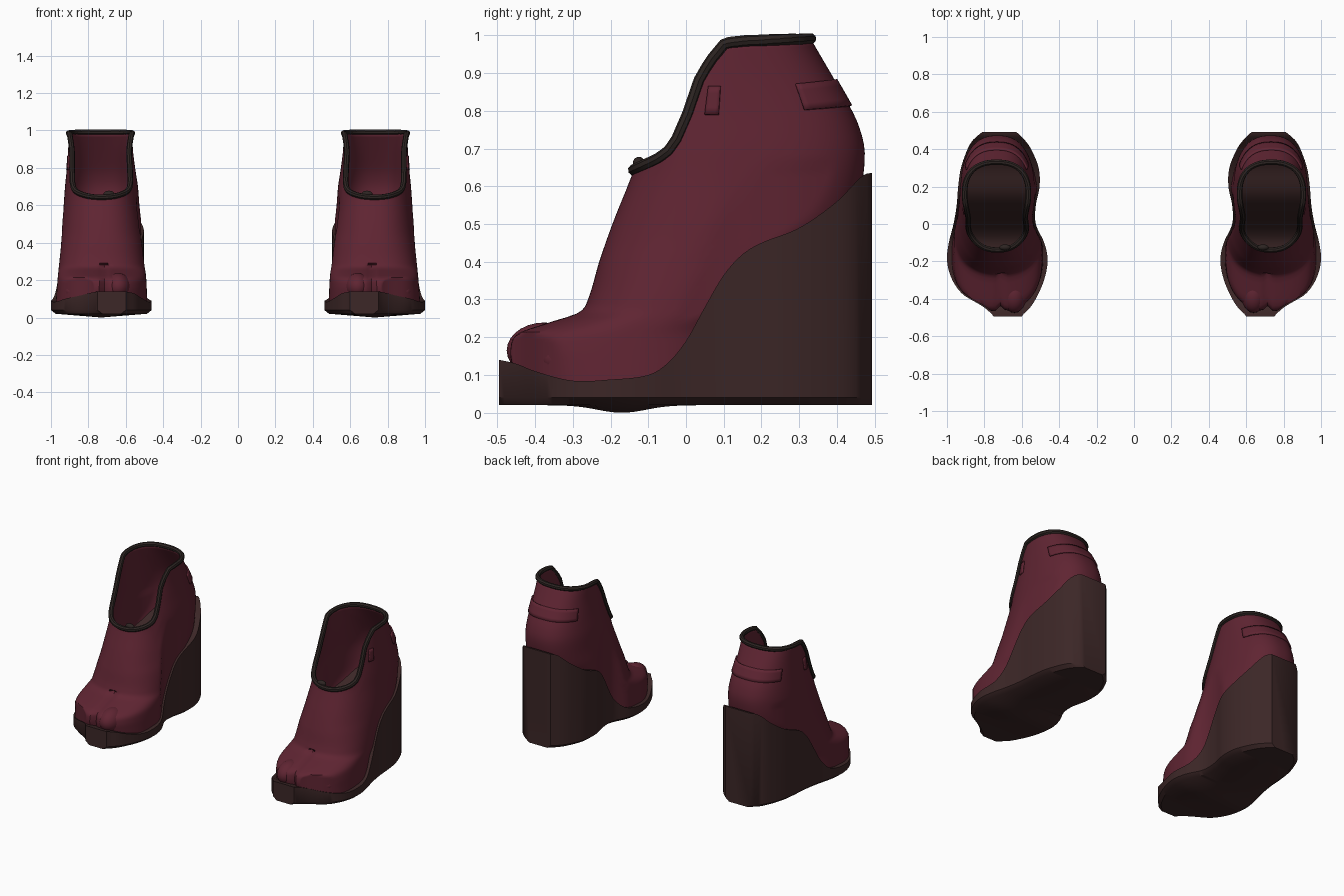
import bpy, bmesh, math
from mathutils import Vector

if "Cube" in bpy.data.objects:
    bpy.data.objects.remove(bpy.data.objects["Cube"])


def material(name, col):
    m = bpy.data.materials.new(name)
    m.diffuse_color = (*col, 1)
    m.use_nodes = True
    m.node_tree.nodes["Principled BSDF"].inputs["Base Color"].default_value = m.diffuse_color
    return m


RED = material("burgundy leather", (0.115, 0.018, 0.032))
BROWN = material("dark brown sole", (0.045, 0.020, 0.020))
TRIM = material("charcoal trim", (0.026, 0.018, 0.016))


def curve(keys):
    """Smooth function through (input, output) pairs."""
    xs, ys = [k[0] for k in keys], [k[1] for k in keys]
    n = len(xs)

    def slope(i):
        a, b = max(i - 1, 0), min(i + 1, n - 1)
        return (ys[b] - ys[a]) / (xs[b] - xs[a])

    def f(x):
        x = min(max(x, xs[0]), xs[-1])
        i = 0
        while i < n - 2 and x > xs[i + 1]:
            i += 1
        h = xs[i + 1] - xs[i]
        t = (x - xs[i]) / h
        return ((2*t**3 - 3*t*t + 1) * ys[i] + (t**3 - 2*t*t + t) * h * slope(i)
                + (3*t*t - 2*t**3) * ys[i + 1] + (t**3 - t*t) * h * slope(i + 1))
    return f


def finish(name, bm, mat, thick=0, offset=-1, recalc=False):
    """Turn a bmesh into a smooth object, mirrored to the second shoe."""
    if recalc:
        bmesh.ops.recalc_face_normals(bm, faces=bm.faces)
    me = bpy.data.meshes.new(name)
    bm.to_mesh(me)
    bm.free()
    me.materials.append(mat)
    ob = bpy.data.objects.new(name, me)
    bpy.context.collection.objects.link(ob)
    bpy.ops.object.select_all(action='DESELECT')
    ob.select_set(True)
    bpy.context.view_layer.objects.active = ob
    bpy.ops.object.shade_smooth_by_angle(angle=math.radians(40))
    if thick:
        s = ob.modifiers.new("thickness", 'SOLIDIFY')
        s.thickness, s.offset = thick, offset
    m = ob.modifiers.new("pair", 'MIRROR')
    m.use_mirror_merge = False
    return ob


def skin(rows, wrap_u=True, wrap_v=False, caps=False):
    """Quads between rows of points."""
    bm = bmesh.new()
    vs = [[bm.verts.new(p) for p in r] for r in rows]
    nv, nu = len(vs), len(vs[0])
    for j in range(nv if wrap_v else nv - 1):
        a, b = vs[j], vs[(j + 1) % nv]
        for i in range(nu if wrap_u else nu - 1):
            k = (i + 1) % nu
            bm.faces.new((a[i], a[k], b[k], b[i]))
    if caps:
        bm.faces.new(vs[0][::-1])
        bm.faces.new(vs[-1])
    return bm


# Sole outline (inner and outer x along y) and wedge top height along y
sole_in = curve([(-.49, .60), (-.44, .55), (-.38, .515), (-.32, .488), (-.25, .468), (-.18, .462),
                 (-.1, .48), (0, .525), (.1, .525), (.2, .505), (.3, .51), (.4, .55), (.45, .585), (.493, .63)])
sole_out = curve([(-.49, .75), (-.44, .81), (-.38, .91), (-.32, .96), (-.25, .99), (-.18, 1.0),
                  (-.1, .99), (0, .965), (.1, .948), (.2, .94), (.3, .925), (.4, .89), (.45, .86), (.493, .81)])
wedge_top = curve([(-.495, .14), (-.45, .13), (-.4, .11), (-.3, .085), (-.2, .088), (-.1, .10), (-.05, .13),
                   (0, .19), (.05, .28), (.1, .365), (.15, .42), (.2, .45), (.3, .49), (.4, .56), (.47, .63), (.493, .635)])

# Wedge sole
rows = []
for j in range(71):
    y = -.495 + .988 * j / 70
    a, b, zt = sole_in(y), sole_out(y), wedge_top(y)
    zb = .02 - .02 * math.exp(-((y + .17) / .09) ** 2)
    rows.append([(a + .025, y, .02), (a, y, .04), (a, y, zt), (b, y, zt), (b, y, .04),
                 (b - .025, y, .02), ((a + b) / 2, y, zb)])
finish("wedge_sole", skin(rows, caps=True), BROWN, recalc=True)

# Upper: horizontal slices described by front, back, inner and outer limits over z
front = curve([(.07, -.45), (.12, -.46), (.17, -.465), (.21, -.445), (.24, -.36), (.265, -.285), (.3, -.26),
               (.4, -.23), (.5, -.195), (.6, -.155), (.64, -.14), (.7, -.125), (.8, -.09), (.9, -.05), (1, 0)])
back = curve([(.07, .12), (.2, .15), (.3, .2), (.4, .3), (.45, .38), (.5, .43), (.56, .455), (.63, .47),
              (.7, .473), (.76, .458), (.8, .44), (.88, .395), (.94, .36), (1, .325)])
inner = curve([(.07, .485), (.2, .49), (.3, .5), (.4, .507), (.5, .515), (.6, .527), (.7, .535),
               (.8, .55), (.9, .562), (1, .565)])
outer = curve([(.07, .975), (.2, .965), (.3, .955), (.4, .945), (.5, .94), (.6, .932), (.7, .925),
               (.8, .915), (.9, .908), (1, .905)])
# Opening edge: y of the collar over z
collar = curve([(.58, -.27), (.61, -.20), (.645, -.135), (.67, -.08), (.7, -.04), (.78, 0), (.87, .03),
                (.93, .065), (.965, .095), (.983, .14), (.992, .36)])


def upper(th, z, grow=0):
    """Point on the upper at an angle and height."""
    y0, y1, x0, x1 = front(z), back(z), inner(z), outer(z)
    c, s, e = math.cos(th), math.sin(th), 2 / 2.4
    x = (x0 + x1) / 2 + ((x1 - x0) / 2 + grow) * math.copysign(abs(c) ** e, c)
    y = (y0 + y1) / 2 + ((y1 - y0) / 2 + grow) * math.copysign(abs(s) ** e, s)
    if z < .66:  # keep within the sole
        x = min(max(x, sole_in(y) + .012), sole_out(y) - .012)
    if y < -.25 and z < .29:  # cleft beside the big toe
        y += .03 * math.exp(-((x - .71) / .014) ** 2)
    return Vector((x, y, z))


def rim_height(th):
    z = .55
    while z < .992 and upper(th, z).y >= collar(z):
        z += .001
    return z


COLS = 96
angles = [2 * math.pi * (i + .5) / COLS for i in range(COLS)]
rims = [rim_height(t) for t in angles]
rows = [[upper(t, .07 + .23 * j / 24) for t in angles] for j in range(24)]
rows += [[upper(t, .3 + (r - .3) * j / 32) for t, r in zip(angles, rims)] for j in range(33)]
finish("boot_upper", skin(rows), RED, thick=.012)

# Rolled trim around the opening
rim = rows[-1]
rings = []
for i, p in enumerate(rim):
    t = (rim[(i + 1) % COLS] - rim[i - 1]).normalized()
    side = t.cross(Vector((0, -.5, 1))).normalized()
    up = side.cross(t)
    rings.append([p + .015 * (side * math.cos(a) + up * math.sin(a))
                  for a in (math.tau * k / 8 for k in range(8))])
finish("collar_trim", skin(rings, wrap_v=True), TRIM, recalc=True)


# Bands lying on the upper: heel strap and side tab
def band(name, a0, a1, z0, z1, n, lift):
    rows = []
    for j in range(5):
        row = []
        for i in range(n + 1):
            u = i / n
            z = z0 + (z1 - z0) * j / 4 + lift * math.sin(math.pi * u)
            row.append(upper(math.radians(a0 + (a1 - a0) * u), z, .008))
        rows.append(row)
    finish(name, skin(rows, wrap_u=False), RED, thick=.01)


band("heel_strap", 27, 153, .803, .872, 32, .012)
band("side_tab", -23, -15, .79, .865, 4, 0)


# Rounded toes and the small knot on the collar
def ellipsoid(name, centre, radii, mat):
    bm = bmesh.new()
    bmesh.ops.create_uvsphere(bm, u_segments=24, v_segments=14, radius=1)
    for v in bm.verts:
        v.co = Vector(centre) + Vector(a * b for a, b in zip(v.co, radii))
    finish(name, bm, mat)


ellipsoid("big_toe", (.64, -.375, .165), (.068, .1, .074), RED)
for i, (x, y, z) in enumerate([(.755, -.35, .16), (.825, -.325, .15), (.89, -.285, .14)]):
    ellipsoid(f"small_toe_{i + 1}", (x, y, z), (.05, .095, .065 - .004 * i), RED)
ellipsoid("collar_knot", (.69, -.125, .66), (.03, .016, .018), TRIM)
